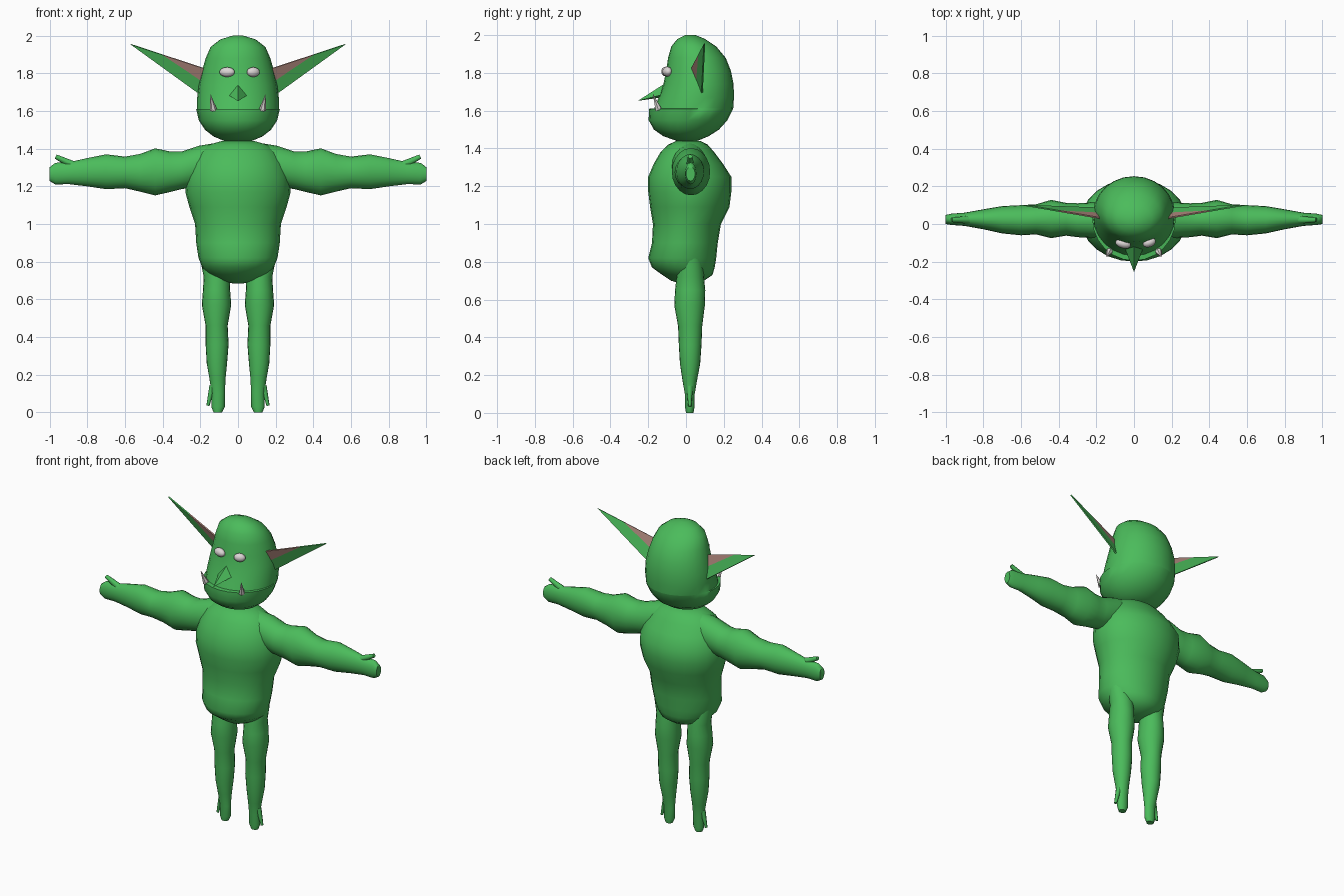
import bpy, bmesh, math
from mathutils import Vector


def material(name, rgb):
    m = bpy.data.materials.new(name)
    m.diffuse_color = (*rgb, 1)
    return m


GREEN = material("green skin", (0.07, 0.50, 0.105))
PINK = material("inner ear pink", (0.42, 0.24, 0.20))
WHITE = material("eye white", (0.72, 0.67, 0.67))
IVORY = material("tusk ivory", (0.76, 0.72, 0.70))


def finish(name, bm, mats, smooth=True):
    bmesh.ops.recalc_face_normals(bm, faces=bm.faces[:])
    mesh = bpy.data.meshes.new(name)
    bm.to_mesh(mesh)
    bm.free()
    for m in mats:
        mesh.materials.append(m)
    ob = bpy.data.objects.new(name, mesh)
    bpy.context.collection.objects.link(ob)
    if smooth:
        bpy.ops.object.select_all(action='DESELECT')
        ob.select_set(True)
        bpy.context.view_layer.objects.active = ob
        bpy.ops.object.shade_smooth_by_angle(angle=math.radians(55))
    return ob


def loft(name, rings, place, n=20):
    """Elliptical rings (t, u0, u1, v0, v1) joined into a closed skin."""
    bm = bmesh.new()
    loops = []
    for t, u0, u1, v0, v1 in rings:
        loop = []
        for i in range(n):
            a = 2 * math.pi * i / n
            u = (u0 + u1) / 2 + (u1 - u0) / 2 * math.cos(a)
            v = (v0 + v1) / 2 + (v1 - v0) / 2 * math.sin(a)
            loop.append(bm.verts.new(place(t, u, v)))
        loops.append(loop)
    for a, b in zip(loops, loops[1:]):
        for i in range(n):
            j = (i + 1) % n
            bm.faces.new((a[i], a[j], b[j], b[i]))
    bm.faces.new(loops[0])
    bm.faces.new(loops[-1])
    return finish(name, bm, [GREEN])


def spike(name, start, end, r0, r1, mat, n=8):
    """Tapered finger or tooth between two points."""
    start, end = Vector(start), Vector(end)
    d = end - start
    bm = bmesh.new()
    bmesh.ops.create_cone(bm, cap_ends=True, segments=n, radius1=r0, radius2=r1, depth=d.length)
    ob = finish(name, bm, [mat])
    ob.location = (start + end) / 2
    ob.rotation_euler = d.to_track_quat('Z', 'Y').to_euler()
    return ob


def body_rings(rows):
    return [(z, -w, w, y0, y1) for z, w, y0, y1 in rows]


def upright(t, u, v):
    return (u, v, t)


# Torso: height, half width, front, back
loft("torso", body_rings([
    (0.685, 0.03, -0.03, 0.05), (0.70, 0.09, -0.08, 0.095), (0.73, 0.15, -0.125, 0.14),
    (0.77, 0.19, -0.18, 0.152), (0.82, 0.21, -0.20, 0.16), (0.90, 0.222, -0.18, 0.168),
    (1.00, 0.228, -0.175, 0.185), (1.09, 0.258, -0.19, 0.23), (1.17, 0.28, -0.20, 0.24),
    (1.25, 0.275, -0.20, 0.24), (1.32, 0.25, -0.17, 0.195), (1.38, 0.21, -0.135, 0.15),
    (1.42, 0.16, -0.095, 0.115), (1.44, 0.09, -0.05, 0.075)]), upright, 24)

# Head, with a ledge at the mouth
loft("head", body_rings([
    (1.44, 0.07, -0.05, 0.06), (1.465, 0.13, -0.12, 0.12), (1.50, 0.175, -0.17, 0.175),
    (1.55, 0.208, -0.198, 0.22), (1.61, 0.222, -0.195, 0.25), (1.612, 0.217, -0.168, 0.25),
    (1.67, 0.217, -0.145, 0.254), (1.74, 0.208, -0.12, 0.252), (1.81, 0.192, -0.105, 0.238),
    (1.88, 0.172, -0.095, 0.21), (1.94, 0.146, -0.078, 0.16), (1.98, 0.095, -0.045, 0.10),
    (2.00, 0.03, -0.005, 0.05)]), upright, 24)

# Nose: pointed wedge
bm = bmesh.new()
tip, top, left, right, low = [bm.verts.new(p) for p in (
    (0, -0.255, 1.652), (0, -0.11, 1.745), (-0.05, -0.125, 1.685),
    (0.05, -0.125, 1.685), (0, -0.13, 1.67))]
for f in ((tip, top, left), (tip, right, top), (tip, left, low), (tip, low, right),
          (top, right, low, left)):
    bm.faces.new(f)
finish("nose", bm, [GREEN], False)

# Eyes, slightly uneven
for name, loc, rx, turn in (("left_eye", (-0.058, -0.105, 1.807), 0.042, -15),
                            ("right_eye", (0.081, -0.099, 1.807), 0.036, 20)):
    bm = bmesh.new()
    bmesh.ops.create_uvsphere(bm, u_segments=16, v_segments=10, radius=1)
    eye = finish(name, bm, [WHITE])
    eye.location, eye.scale = loc, (rx, 0.024, 0.026)
    eye.rotation_euler.z = math.radians(turn)

# Limb profiles: distance along limb, then two extents
ARM = [(0.12, -0.06, 0.10, 1.25, 1.43), (0.21, -0.075, 0.115, 1.20, 1.415),
       (0.30, -0.07, 0.11, 1.185, 1.385), (0.36, -0.062, 0.112, 1.17, 1.385),
       (0.44, -0.075, 0.128, 1.152, 1.402), (0.52, -0.055, 0.105, 1.172, 1.372),
       (0.60, -0.06, 0.10, 1.19, 1.358), (0.70, -0.05, 0.095, 1.185, 1.37),
       (0.80, -0.028, 0.078, 1.20, 1.35), (0.90, -0.01, 0.06, 1.212, 1.328),
       (0.97, -0.005, 0.055, 1.21, 1.325), (1.00, 0.0, 0.048, 1.228, 1.302)]
LEG = [(0.0, 0.085, 0.13, 0.0, 0.04), (0.03, 0.07, 0.142, -0.005, 0.045),
       (0.10, 0.07, 0.14, -0.006, 0.046), (0.18, 0.066, 0.152, -0.02, 0.06),
       (0.26, 0.058, 0.166, -0.032, 0.075), (0.36, 0.05, 0.172, -0.038, 0.082),
       (0.46, 0.055, 0.172, -0.042, 0.086), (0.57, 0.036, 0.192, -0.062, 0.10),
       (0.65, 0.042, 0.186, -0.058, 0.102), (0.72, 0.045, 0.182, -0.05, 0.095),
       (0.80, 0.05, 0.198, -0.045, 0.09), (0.87, 0.09, 0.20, -0.03, 0.07)]

for s, side in ((-1, "left"), (1, "right")):
    # Arm and thumb
    loft(side + "_arm", ARM, lambda t, u, v: (s * t, u, v))
    spike(side + "_thumb", (s * 0.87, 0.022, 1.31), (s * 0.968, 0.022, 1.358), 0.022, 0.012, GREEN)
    # Leg and toe
    loft(side + "_leg", LEG, lambda t, u, v: (s * u, v, t))
    spike(side + "_toe", (s * 0.135, 0.02, 0.14), (s * 0.16, 0.02, 0.035), 0.017, 0.008, GREEN)
    # Tusk
    spike(side + "_tusk", (s * 0.13, -0.145, 1.605), (s * 0.146, -0.175, 1.688), 0.019, 0.001, IVORY, 6)
    # Ear: thin pointed sheet with a pink inner triangle
    a, b, t = (Vector((s * x, y, z)) for x, y, z in
               ((0.175, 0.03, 1.825), (0.21, 0.085, 1.695), (0.57, 0.098, 1.955)))
    bm = bmesh.new()
    va, vp, vc, vt, vb = [bm.verts.new(p) for p in (a, a.lerp(t, 0.57), a.lerp(b, 0.5), t, b)]
    bm.faces.new((va, vp, vc)).material_index = 1
    bm.faces.new((vp, vt, vb))
    bm.faces.new((vp, vb, vc))
    ear = finish(side + "_ear", bm, [GREEN, PINK], False)
    mod = ear.modifiers.new("thickness", 'SOLIDIFY')
    mod.thickness, mod.offset = 0.008, 0
